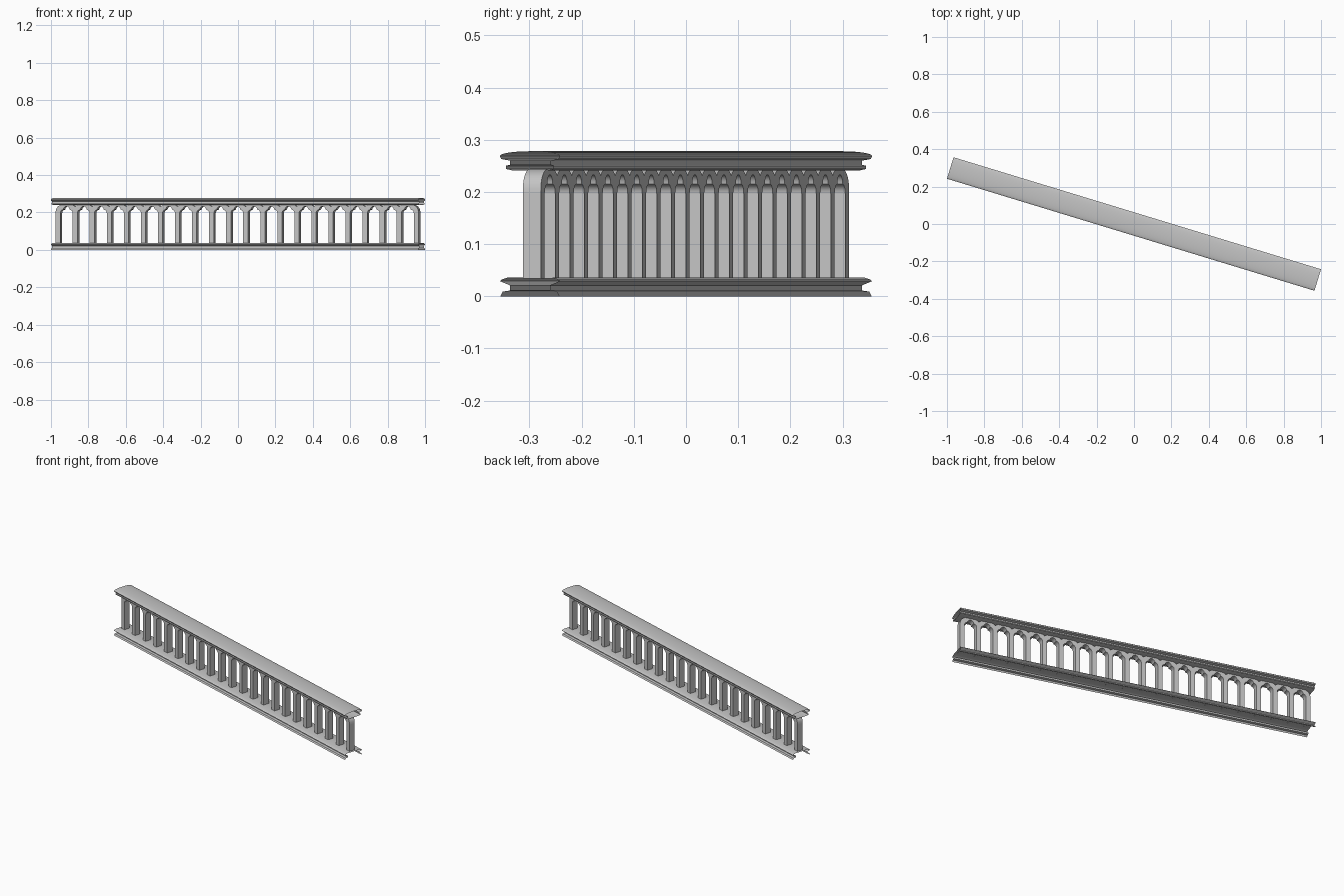
import bpy, bmesh, math

cube = bpy.data.objects.get("Cube")
if cube:
    bpy.data.objects.remove(cube, do_unlink=True)

YAW = math.radians(-16.95)   # the run stands at an angle to the axes
LENGTH = 2.054               # rails
WALL = 2.028                 # row of posts
BAYS = 21
POST_W, DEPTH = 0.026, 0.036
PITCH = (WALL - POST_W) / BAYS
SPRING, CROWN = 0.197, 0.245

stone = bpy.data.materials.new("grey stone")
stone.use_nodes = True
colour = (0.55, 0.55, 0.55, 1)
stone.diffuse_color = colour
stone.node_tree.nodes["Principled BSDF"].inputs["Base Color"].default_value = colour


def finish(name, bm, angle=30):
    bmesh.ops.recalc_face_normals(bm, faces=bm.faces)
    mesh = bpy.data.meshes.new(name)
    bm.to_mesh(mesh)
    bm.free()
    mesh.materials.append(stone)
    ob = bpy.data.objects.new(name, mesh)
    bpy.context.collection.objects.link(ob)
    ob.rotation_euler.z = YAW
    bpy.ops.object.select_all(action='DESELECT')
    ob.select_set(True)
    bpy.context.view_layer.objects.active = ob
    bpy.ops.object.shade_smooth_by_angle(angle=math.radians(angle))
    return ob


def moulding(name, half, closed):
    """Sweep a mirrored (half width, height) profile along the run, ends open."""
    bm = bmesh.new()
    points = half + [(-y, z) for y, z in reversed(half) if y > 0]
    rows = [[bm.verts.new((x, y, z)) for y, z in points]
            for x in (-LENGTH / 2, LENGTH / 2)]
    a, b = rows
    count = len(points)
    for i in range(count if closed else count - 1):
        j = (i + 1) % count
        bm.faces.new((a[i], a[j], b[j], b[i]))
    return finish(name, bm)


# Base moulding: flared foot, narrow neck, projecting sill
moulding("base_moulding", [
    (0.059, 0.0), (0.054, 0.009), (0.04, 0.011), (0.04, 0.021),
    (0.06, 0.029), (0.056, 0.032), (0.044, 0.036)], False)

# Handrail: lower ledge, neck, and a gently crowned cap
crown = [(0.06 * math.cos(t), 0.269 + 0.009 * math.sin(t))
         for t in [math.radians(15 * k) for k in range(7)]]
crown[-1] = (0.0, 0.278)
moulding("handrail", [
    (0.034, 0.241), (0.048, 0.244), (0.048, 0.25), (0.04, 0.252),
    (0.04, 0.26), (0.057, 0.263)] + crown, True)

# Row of square posts
bm = bmesh.new()
for i in range(BAYS + 1):
    x = (i - BAYS / 2) * PITCH
    cube = bmesh.ops.create_cube(bm, size=1)["verts"]
    bmesh.ops.scale(bm, verts=cube, vec=(POST_W, DEPTH, SPRING - 0.034))
    bmesh.ops.translate(bm, verts=cube, vec=(x, 0, (SPRING + 0.034) / 2))
finish("posts", bm)

# Row of arches: rounded outside, cusped three-lobed opening inside
bm = bmesh.new()
STEPS = 24
outer_r = (PITCH + POST_W) / 2
inner_r = (PITCH - POST_W) / 2
for i in range(BAYS):
    cx = (i + 0.5 - BAYS / 2) * PITCH
    rings = []
    for k in range(STEPS + 1):
        t = math.pi * k / STEPS
        lobe = 0.72 + 0.28 * abs(math.cos(2 * (t - math.pi / 2)))
        c, s = math.cos(t), math.sin(t)
        # squared-off shoulders on the outside
        ox = outer_r * math.copysign(abs(c) ** 0.8, c)
        section = [(ox, (CROWN - SPRING) * s ** 0.8),
                   (inner_r * lobe * c, 0.036 * lobe * s)]
        rings.append([bm.verts.new((cx + px, y, SPRING + pz))
                      for (px, pz), y in ((section[0], -DEPTH / 2),
                                          (section[1], -DEPTH / 2),
                                          (section[1], DEPTH / 2),
                                          (section[0], DEPTH / 2))])
    for a, b in zip(rings, rings[1:]):
        for j in range(4):
            n = (j + 1) % 4
            bm.faces.new((a[j], a[n], b[n], b[j]))
    bm.faces.new(rings[0])
    bm.faces.new(rings[-1])
finish("arches", bm)
